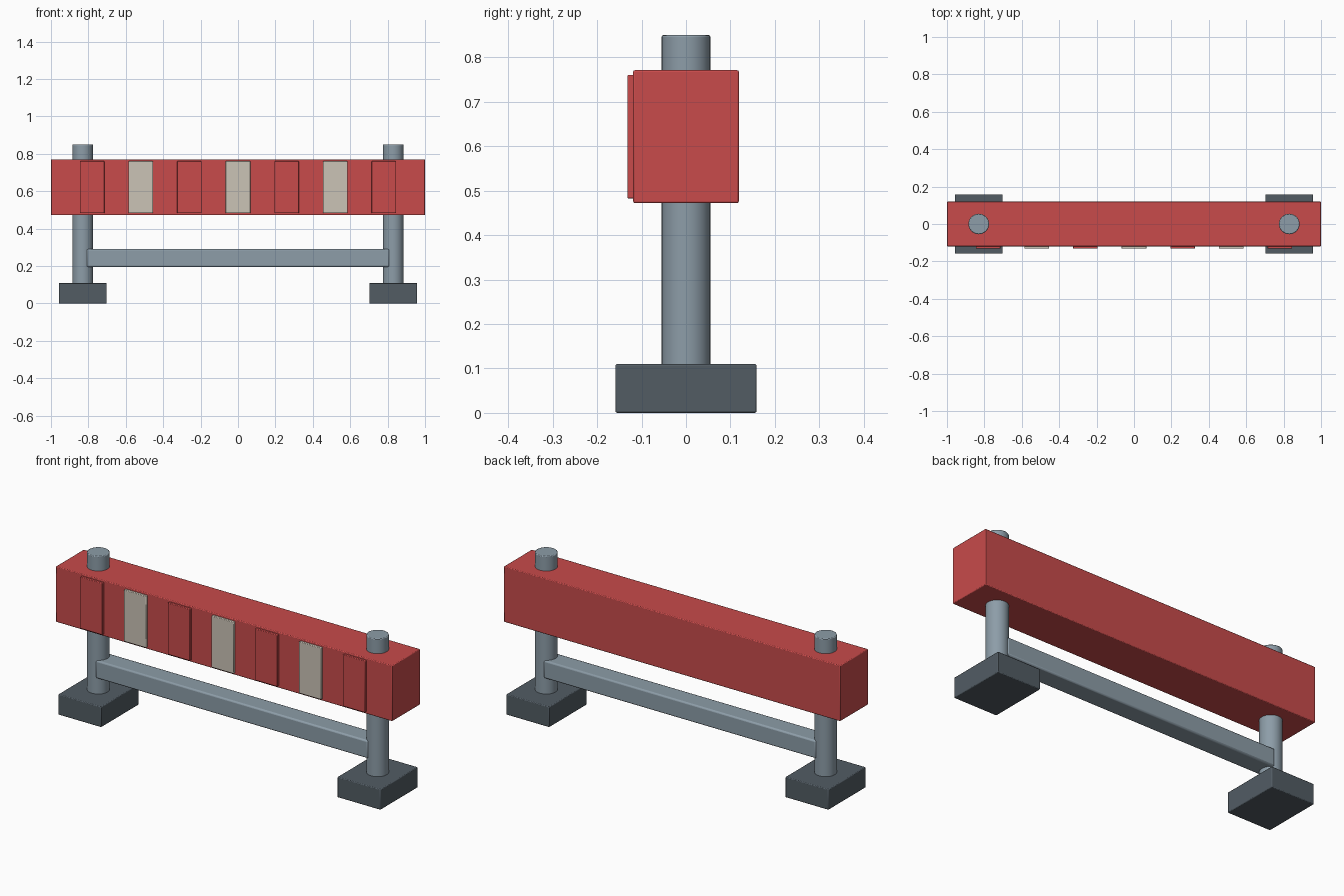
import bpy
import math

cube = bpy.data.objects.get("Cube")
if cube:
    bpy.data.objects.remove(cube, do_unlink=True)


def make_material(name, rgb):
    mat = bpy.data.materials.new(name)
    mat.use_nodes = True
    color = (*rgb, 1.0)
    mat.diffuse_color = color
    bsdf = next(n for n in mat.node_tree.nodes if n.type == 'BSDF_PRINCIPLED')
    bsdf.inputs["Base Color"].default_value = color
    return mat


red = make_material("red paint", (0.58, 0.07, 0.07))
cream = make_material("cream paint", (0.60, 0.55, 0.47))
steel = make_material("grey steel", (0.266, 0.337, 0.392))
rubber = make_material("dark rubber", (0.084, 0.107, 0.127))


def finish(name, mat, bevel):
    """Name, colour, soften the edges and shade the active object."""
    obj = bpy.context.object
    obj.name = name
    obj.data.materials.append(mat)
    mod = obj.modifiers.new("soft edges", 'BEVEL')
    mod.width = bevel
    mod.segments = 2
    mod.limit_method = 'ANGLE'
    mod.angle_limit = math.radians(40)
    bpy.ops.object.shade_smooth_by_angle(angle=math.radians(35))
    return obj


def box(name, center, size, mat, bevel=0.004):
    bpy.ops.mesh.primitive_cube_add(size=1, location=center)
    bpy.context.object.scale = size
    bpy.ops.object.transform_apply(location=False, rotation=False, scale=True)
    return finish(name, mat, bevel)


def post(name, x, bottom, top, radius):
    bpy.ops.mesh.primitive_cylinder_add(
        vertices=32, radius=radius, depth=top - bottom,
        location=(x, 0, (top + bottom) / 2))
    return finish(name, steel, 0.004)


# Feet and upright posts
for side, x in (("right", -0.83), ("left", 0.83)):
    box(f"{side}_foot", (x, 0, 0.055), (0.256, 0.318, 0.11), rubber)
    post(f"{side}_post", x, 0.1, 0.85, 0.055)

# Lower rail between the posts
box("lower_rail", (0, 0, 0.243), (1.62, 0.106, 0.096), steel, 0.008)

# Barrier beam
box("beam", (0, 0, 0.6215), (2.0, 0.238, 0.299), red)

# Raised front panels, alternating red and cream
for i in range(7):
    mat = cream if i % 2 else red
    box(f"front_panel_{i + 1}", ((i - 3) * 0.26, -0.1235, 0.6215),
        (0.132, 0.017, 0.278), mat, 0.003)
